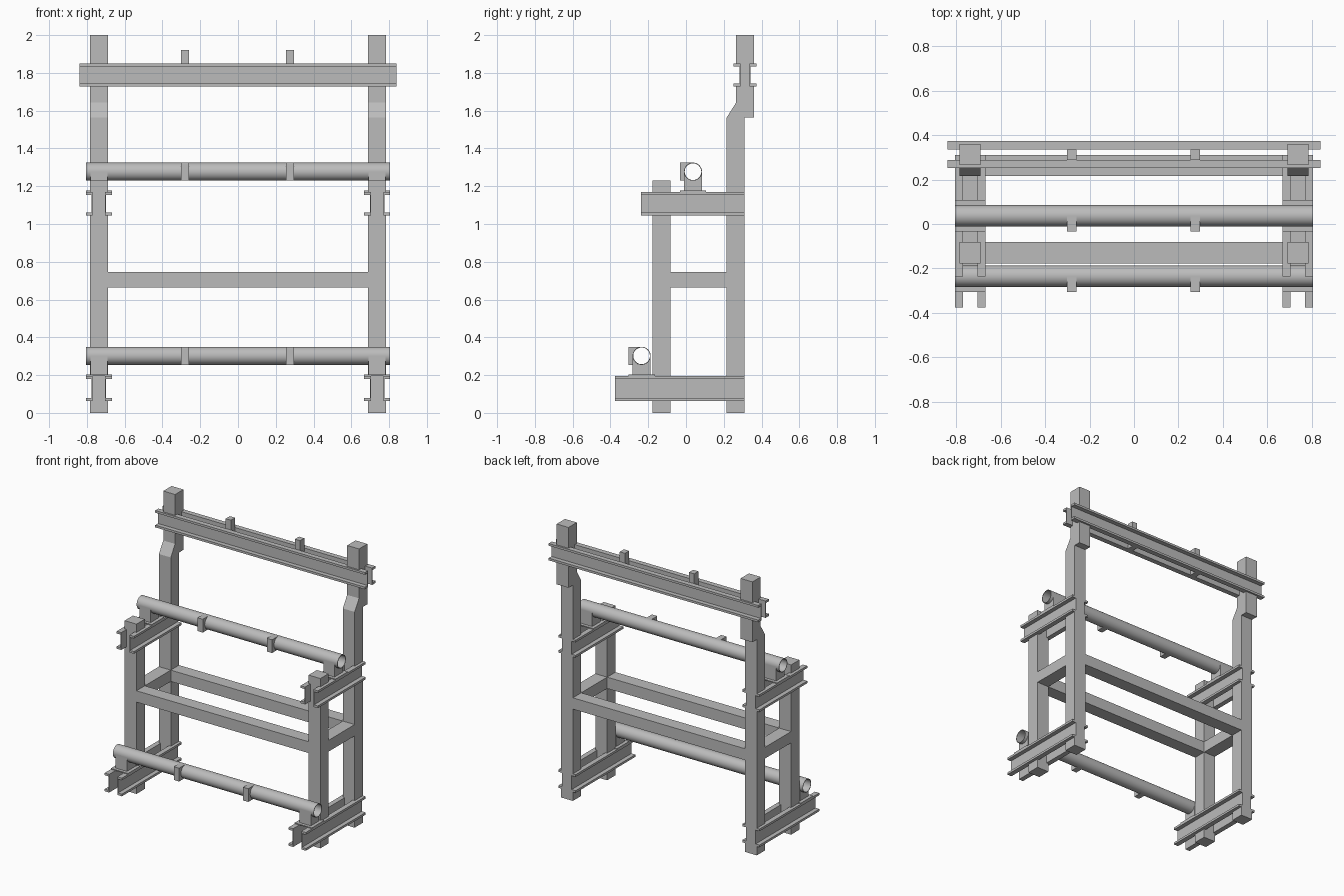
import bpy
import bmesh
import math
from mathutils import Vector

cube = bpy.data.objects.get("Cube")
if cube:
    bpy.data.objects.remove(cube, do_unlink=True)

steel = bpy.data.materials.new("grey_steel")
steel.use_nodes = True
grey = (0.5, 0.5, 0.5, 1)
steel.diffuse_color = grey
steel.node_tree.nodes["Principled BSDF"].inputs["Base Color"].default_value = grey


def finish(name, bm):
    bmesh.ops.recalc_face_normals(bm, faces=bm.faces)
    mesh = bpy.data.meshes.new(name)
    bm.to_mesh(mesh)
    bm.free()
    mesh.materials.append(steel)
    obj = bpy.data.objects.new(name, mesh)
    bpy.context.collection.objects.link(obj)
    return obj


def add_prism(bm, profile, lo, hi, axis="x"):
    """Extrude a profile along x (points are y, z) or along y (points are x, z)."""
    def place(p, t):
        return Vector((t, p[0], p[1])) if axis == "x" else Vector((p[0], t, p[1]))
    face = bm.faces.new([bm.verts.new(place(p, lo)) for p in profile])
    ext = bmesh.ops.extrude_face_region(bm, geom=[face])
    shift = place((0, 0), hi - lo)
    bmesh.ops.translate(bm, vec=shift, verts=[v for v in ext["geom"] if isinstance(v, bmesh.types.BMVert)])


def prism(name, profile, lo, hi, axis="x"):
    bm = bmesh.new()
    add_prism(bm, profile, lo, hi, axis)
    return finish(name, bm)


def rect(a0, a1, z0, z1):
    return [(a0, z0), (a1, z0), (a1, z1), (a0, z1)]


def channel(back, tip, z0, z1):
    """C section whose web stands at back and whose flanges reach to tip."""
    s = 1 if tip > back else -1
    web, flange = back + s * WEB, FLANGE
    return [(back, z0), (tip, z0), (tip, z0 + flange), (web, z0 + flange),
            (web, z1 - flange), (tip, z1 - flange), (tip, z1), (back, z1)]


def arc(cy, cz, r, start, end, n=16):
    return [(cy + r * math.cos(math.radians(start + (end - start) * i / n)),
             cz + r * math.sin(math.radians(start + (end - start) * i / n))) for i in range(n + 1)]


POST_X, HALF, NECK = 0.737, 0.0475, 0.033
WEB, FLANGE = 0.005, 0.016
FRONT, REAR = (-0.177, -0.082), (0.215, 0.31)
LOW, HIGH = (0.064, 0.196), (1.044, 1.17)
TOP = (1.727, 1.849)
RAIL = (0.665, 0.747)
PIPE_R = 0.048
CLIPS = (-0.28, 0.275)

for side, s in (("left", 1), ("right", -1)):
    cx = s * POST_X

    # Posts, necked in where the paired channels clamp them
    for name, (y0, y1), end in (("front_post", FRONT, 1.23), ("rear_post", REAR, None)):
        bm = bmesh.new()
        cuts = [0, *LOW, *HIGH] + ([end] if end else [])
        for i, (z0, z1) in enumerate(zip(cuts, cuts[1:])):
            w = NECK if i % 2 else HALF
            add_prism(bm, rect(y0, y1, z0, z1), cx - w, cx + w)
        if not end:
            # Cranked head, necked in for the top channels
            head = [(y0, HIGH[1]), (y1, HIGH[1]), (y1, 1.563), (0.36, 1.563),
                    (0.36, TOP[0]), (0.336, TOP[0]), (0.336, TOP[1]), (0.36, TOP[1]),
                    (0.36, 2), (0.265, 2), (0.265, TOP[1]), (0.289, TOP[1]),
                    (0.289, TOP[0]), (0.265, TOP[0]), (0.265, 1.642), (y0, 1.563)]
            add_prism(bm, head, cx - HALF, cx + HALF)
        finish(f"{side}_{name}", bm)

    # Paired channels running front to back
    for level, (z0, z1), y0 in (("lower", LOW, -0.375), ("upper", HIGH, -0.237)):
        for edge, d in (("outer", s), ("inner", -s)):
            prism(f"{side}_{level}_{edge}_channel",
                  channel(cx + d * NECK, cx + d * 0.069, z0, z1), y0, REAR[1], "y")

    # Side tie between the posts
    prism(f"{side}_side_rail", rect(FRONT[1], REAR[0], *RAIL), cx - HALF, cx + HALF)

# Long rails between the two frames
for name, (y0, y1) in (("front_rail", FRONT), ("rear_rail", REAR)):
    prism(name, rect(y0, y1, *RAIL), HALF - POST_X, POST_X - HALF)

# Top pair of channels with spacer blocks
prism("top_front_channel", channel(0.289, 0.252, *TOP), -0.84, 0.84)
prism("top_rear_channel", channel(0.336, 0.373, *TOP), -0.84, 0.84)
for i, x in enumerate(CLIPS):
    prism(f"top_spacer_{i + 1}", rect(0.289, 0.336, TOP[0], 1.92), x - 0.021, x + 0.021)

# Open pipes with saddles, base plates and front clips
for level, cy, cz, base in (("lower", -0.235, 0.302, LOW[1]), ("upper", 0.037, 1.277, HIGH[1])):
    bm = bmesh.new()
    n = 40
    loops = []
    for x, r in ((-0.805, PIPE_R), (0.805, PIPE_R), (0.805, 0.044), (-0.805, 0.044)):
        loops.append([bm.verts.new((x, *p)) for p in arc(cy, cz, r, 0, 360, n)[:-1]])
    for a, b in zip(loops, loops[1:] + loops[:1]):
        for i in range(n):
            j = (i + 1) % n
            bm.faces.new((a[i], a[j], b[j], b[i]))
    pipe = finish(f"{level}_pipe", bm)
    bpy.ops.object.select_all(action="DESELECT")
    pipe.select_set(True)
    bpy.context.view_layer.objects.active = pipe
    bpy.ops.object.shade_smooth_by_angle(angle=math.radians(35))

    for side, s in (("left", 1), ("right", -1)):
        cx = s * POST_X
        prism(f"{side}_{level}_base_plate", rect(cy - 0.07, cy + 0.07, base, base + 0.007),
              cx - 0.069, cx + 0.069)
        saddle = [(cy - PIPE_R, base), (cy + PIPE_R, base)] + arc(cy, cz, PIPE_R, 0, -180)
        prism(f"{side}_{level}_saddle", saddle, cx - 0.045, cx + 0.045)

    for i, x in enumerate(CLIPS):
        clip = [(cy - 0.07, cz + PIPE_R), (cy - 0.07, cz - PIPE_R)] + arc(cy, cz, PIPE_R, 270, 90)
        prism(f"{level}_pipe_clip_{i + 1}", clip, x - 0.021, x + 0.021)
